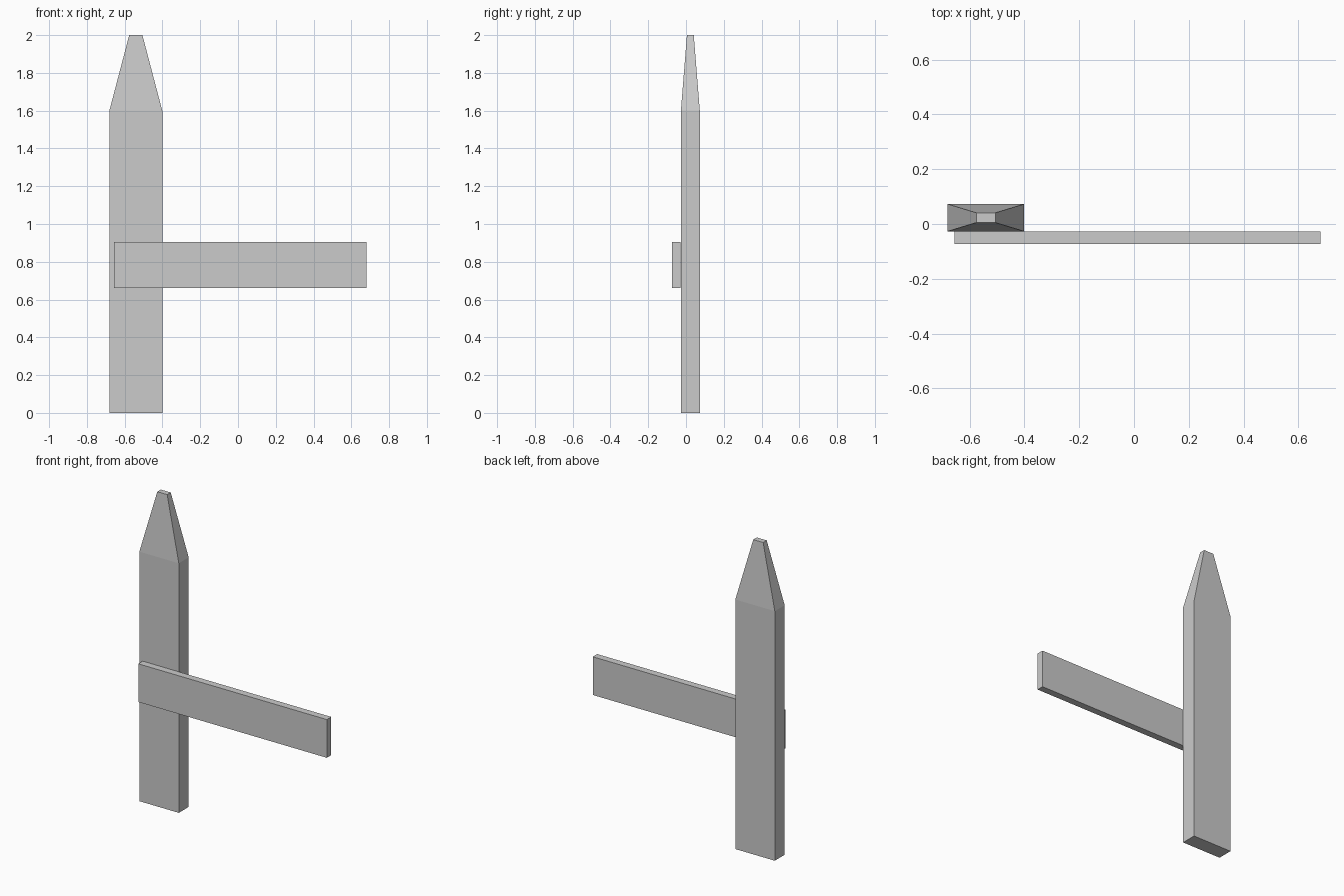
import bpy, bmesh

if "Cube" in bpy.data.objects:
    bpy.data.objects.remove(bpy.data.objects["Cube"])

def box(name, lo, hi):
    """Axis-aligned box between two corners."""
    bm = bmesh.new()
    bmesh.ops.create_cube(bm, size=1)
    for v in bm.verts:
        for i in range(3):
            v.co[i] = hi[i] if v.co[i] > 0 else lo[i]
    return finish(name, bm)

def finish(name, bm):
    bmesh.ops.recalc_face_normals(bm, faces=bm.faces)
    mesh = bpy.data.meshes.new(name)
    bm.to_mesh(mesh)
    bm.free()
    obj = bpy.data.objects.new(name, mesh)
    bpy.context.collection.objects.link(obj)
    return obj

def stacked(name, cx, cy, rings):
    """Loft of rectangles given as (z, width, depth)."""
    bm = bmesh.new()
    loops = [[bm.verts.new((cx + sx * w / 2, cy + sy * d / 2, z))
              for sx, sy in ((-1, -1), (1, -1), (1, 1), (-1, 1))]
             for z, w, d in rings]
    for a, b in zip(loops, loops[1:]):
        for i in range(4):
            j = (i + 1) % 4
            bm.faces.new((a[i], a[j], b[j], b[i]))
    bm.faces.new(loops[0][::-1])
    bm.faces.new(loops[-1])
    return finish(name, bm)

# Upright post with tapered, blunt tip
stacked("fence_post", -0.541, 0.023,
        [(0, 0.28, 0.1), (1.6, 0.28, 0.1), (2.0, 0.07, 0.036)])

# Rail fixed against the front of the post
box("fence_rail", (-0.656, -0.073, 0.66), (0.681, -0.028, 0.905))
